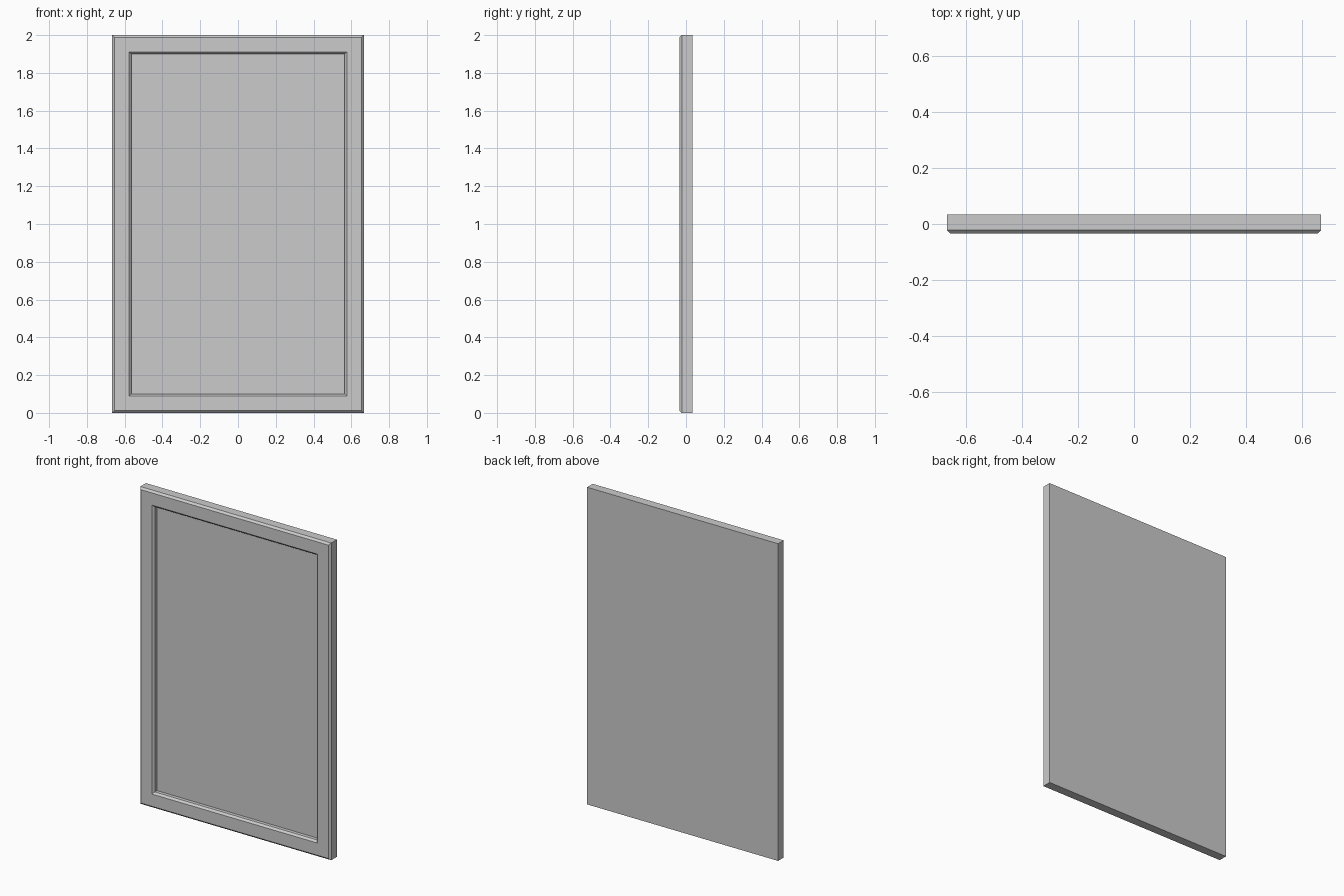
import bpy, bmesh

if "Cube" in bpy.data.objects:
    bpy.data.objects.remove(bpy.data.objects["Cube"])

HALF_W, HEIGHT = 0.666, 2.0
HALF_D, BEVEL, FRAME = 0.034, 0.012, 0.089

# Section from the back edge, round the bevelled frame, to the recessed panel: (inset, y)
SECTION = [
    (0, HALF_D),
    (0, -HALF_D + BEVEL),
    (BEVEL, -HALF_D),
    (FRAME, -HALF_D),
    (FRAME + BEVEL, -HALF_D + BEVEL),
    (FRAME + BEVEL, 0.0),
]


def rectangle(bm, inset, y):
    x, z0, z1 = HALF_W - inset, inset, HEIGHT - inset
    return [bm.verts.new(p) for p in ((-x, y, z0), (x, y, z0), (x, y, z1), (-x, y, z1))]


# Framed panel: mitred section lofted round the rectangle
bm = bmesh.new()
rings = [rectangle(bm, i, y) for i, y in SECTION]
for a, b in zip(rings, rings[1:]):
    for k in range(4):
        n = (k + 1) % 4
        bm.faces.new((a[k], a[n], b[n], b[k]))

# Flat back and recessed front panel
bm.faces.new(rings[0])
bm.faces.new(rings[-1])
bmesh.ops.recalc_face_normals(bm, faces=bm.faces)

mesh = bpy.data.meshes.new("framed_panel")
bm.to_mesh(mesh)
bm.free()
bpy.context.collection.objects.link(bpy.data.objects.new("framed_panel", mesh))
